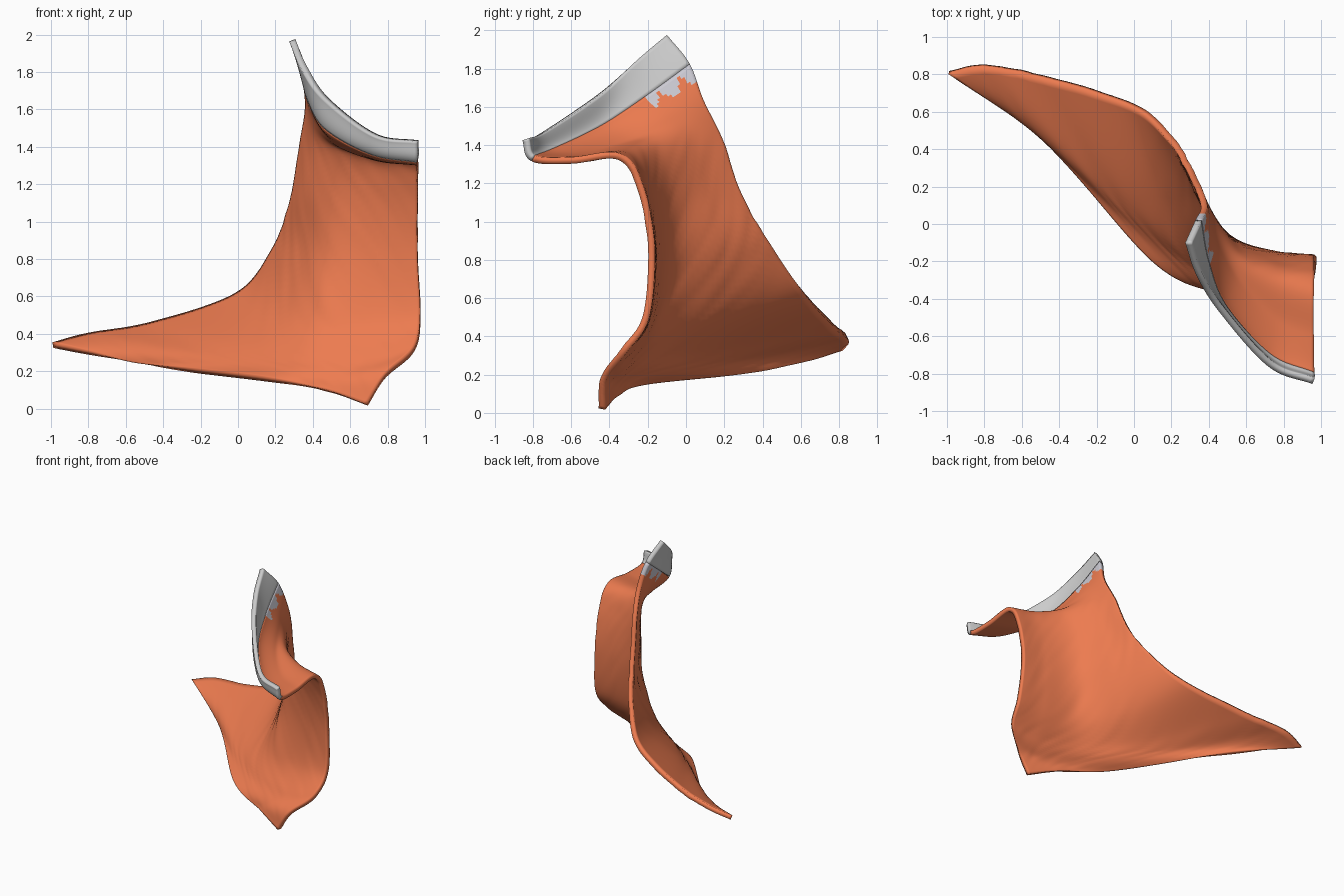
import bpy, math
from mathutils import Vector, noise

if "Cube" in bpy.data.objects:
    bpy.data.objects.remove(bpy.data.objects["Cube"])

# Cross rows from the jaw edge down to the collar edge; each runs midline -> outer side
ROWS = [
    [(.96, -.84, 1.43), (.73, -.75, 1.465), (.47, -.46, 1.66), (.35, -.27, 1.83), (.29, -.10, 1.97)],
    [(.96, -.80, 1.33), (.72, -.70, 1.37), (.48, -.44, 1.50), (.385, -.20, 1.66), (.345, .02, 1.82)],
    [(.96, -.60, 1.32), (.75, -.51, 1.34), (.54, -.30, 1.42), (.42, -.08, 1.54), (.375, .09, 1.63)],
    [(.96, -.35, 1.34), (.76, -.29, 1.35), (.56, -.17, 1.38), (.42, .02, 1.41), (.345, .19, 1.42)],
    [(.96, -.24, 1.18), (.75, -.20, 1.17), (.51, -.08, 1.15), (.37, .11, 1.14), (.295, .29, 1.13)],
    [(.96, -.18, .85), (.75, -.16, .84), (.48, -.07, .82), (.33, .17, .83), (.20, .45, .86)],
    [(.975, -.21, .50), (.74, -.20, .48), (.42, -.13, .48), (.20, .15, .51), (.00, .63, .61)],
    [(.94, -.33, .32), (.72, -.32, .27), (.34, -.20, .29), (-.06, .16, .32), (-.46, .78, .45)],
    [(.79, -.43, .18), (.58, -.37, .17), (.25, -.22, .21), (-.28, .29, .27), (-.80, .845, .39)],
    [(.69, -.44, .02), (.46, -.36, .10), (.10, -.19, .165), (-.48, .46, .235), (-.99, .81, .34)],
]
STEPS_U, STEPS_V = 14, 10


def spline(pts, t):
    """Smooth curve through the points, t counted in points."""
    i = min(int(t), len(pts) - 2)
    f = t - i
    p1, p2 = pts[i], pts[i + 1]
    p0 = pts[i - 1] if i > 0 else p1 * 2 - p2
    p3 = pts[i + 2] if i + 2 < len(pts) else p2 * 2 - p1
    return 0.5 * (2 * p1 + (p2 - p0) * f + (2 * p0 - 5 * p1 + 4 * p2 - p3) * f * f
                  + (3 * p1 - p0 - 3 * p2 + p3) * f ** 3)


def surface(u, v):
    p = spline([spline([Vector(c) for c in r], u) for r in ROWS], v)
    # faint slanted fibre wrinkles on the lower sheet
    fade = max(0, min(1, v - 2.5)) * max(0, min(1, 9 - v))
    w = noise.noise(Vector((u * 5 + v * 4, v * .8, 0)))
    return p + Vector((-.6, -.8, 0)) * w * .006 * fade


def add_material(me, name, color):
    mat = bpy.data.materials.new(name)
    mat.diffuse_color = color
    mat.use_nodes = True
    mat.node_tree.nodes["Principled BSDF"].inputs["Base Color"].default_value = mat.diffuse_color
    me.materials.append(mat)


def sheet(name, v0, v1, thickness, color=None):
    nu = 4 * STEPS_U
    nv = round((v1 - v0) * STEPS_V)
    verts = [surface(i / STEPS_U, v0 + j / STEPS_V)
             for j in range(nv + 1) for i in range(nu + 1)]
    w = nu + 1
    faces = [(j * w + i, j * w + i + 1, (j + 1) * w + i + 1, (j + 1) * w + i)
             for j in range(nv) for i in range(nu)]
    me = bpy.data.meshes.new(name)
    me.from_pydata(verts, [], faces)
    ob = bpy.data.objects.new(name, me)
    bpy.context.collection.objects.link(ob)
    if color:
        add_material(me, "muscle", color)
        add_material(me, "tendon", (.6, .59, .65, 1))
        # ragged grey teeth below the peak of the rim
        for n, poly in enumerate(me.polygons):
            u, v = (n % nu) / STEPS_U, v0 + n // nu / STEPS_V
            if u > 2.9 and v < 1 + .5 * abs(math.sin(u * 6)):
                poly.material_index = 1
    sol = ob.modifiers.new("thickness", 'SOLIDIFY')
    sol.thickness = thickness
    sol.offset = 0
    bpy.ops.object.select_all(action='DESELECT')
    ob.select_set(True)
    bpy.context.view_layer.objects.active = ob
    bpy.ops.object.shade_smooth_by_angle(angle=math.radians(50))
    return ob


# Grey rim along the jaw, then the orange neck sheet below it
sheet("jaw_rim", 0, 1, .035)
sheet("neck_sheet", 1, 9, .035, (.85, .2, .08, 1))
